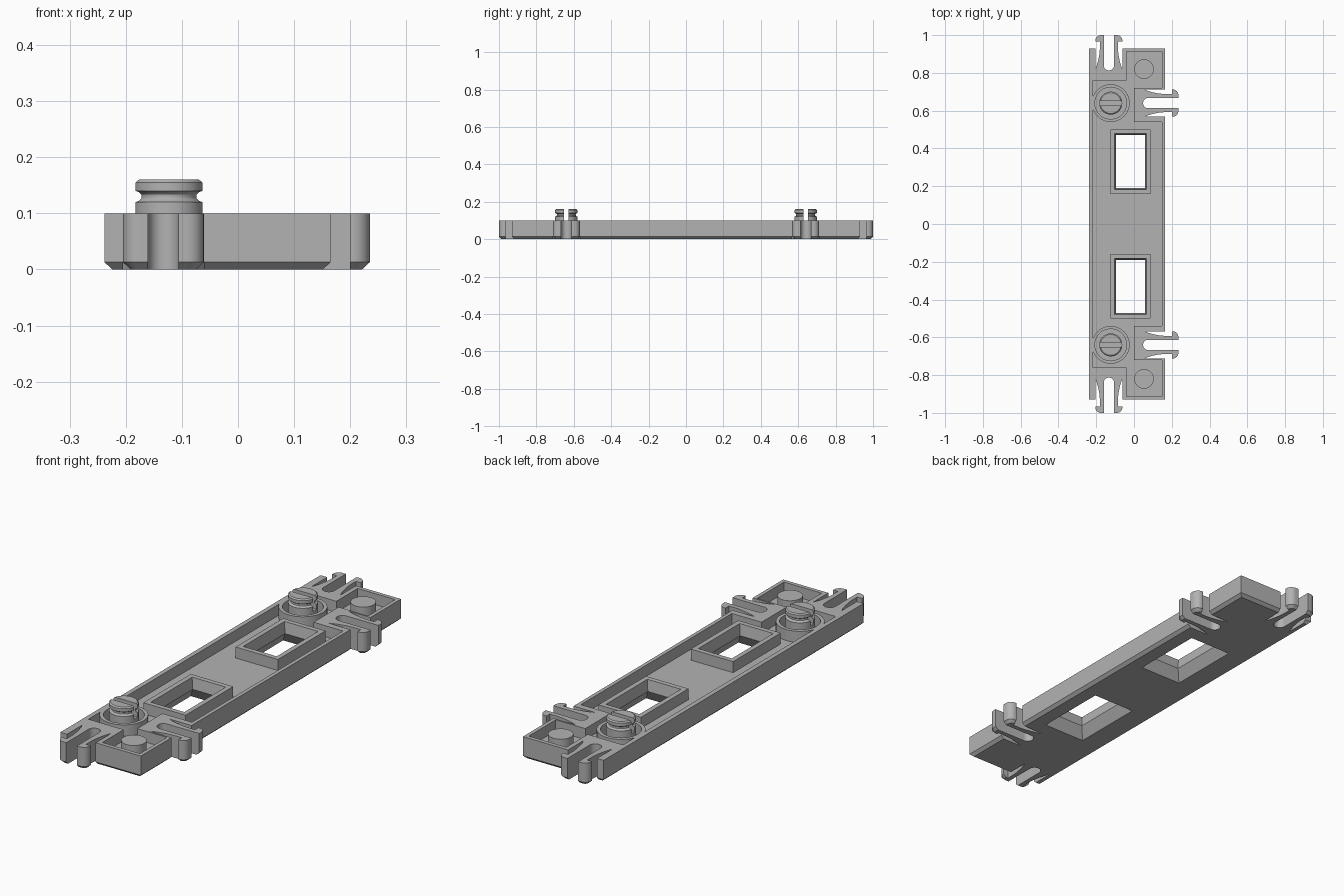
import bpy, bmesh, math
from mathutils import Vector

if "Cube" in bpy.data.objects:
    bpy.data.objects.remove(bpy.data.objects["Cube"], do_unlink=True)

grey = bpy.data.materials.new("plain grey")
grey.use_nodes = True
COLOUR = (0.45, 0.45, 0.45, 1)
grey.diffuse_color = COLOUR
grey.node_tree.nodes["Principled BSDF"].inputs["Base Color"].default_value = COLOUR

TOP, FLOOR = 0.10, 0.05
LEFT, RIGHT, END = -0.238, 0.165, 0.93
BOSS = (-0.123, 0.64)


def loft(name, rings, closed=False):
    """Skin a stack of equal-length rings; closed joins last to first, else cap ends."""
    bm = bmesh.new()
    loops = [[bm.verts.new(p) for p in ring] for ring in rings]
    n = len(loops[0])
    pairs = list(zip(loops, loops[1:])) + ([(loops[-1], loops[0])] if closed else [])
    for a, b in pairs:
        for i in range(n):
            j = (i + 1) % n
            bm.faces.new((a[i], a[j], b[j], b[i]))
    if not closed:
        bm.faces.new(loops[0][::-1])
        bm.faces.new(loops[-1])
    bmesh.ops.recalc_face_normals(bm, faces=bm.faces)
    mesh = bpy.data.meshes.new(name)
    bm.to_mesh(mesh)
    bm.free()
    mesh.materials.append(grey)
    ob = bpy.data.objects.new(name, mesh)
    bpy.context.collection.objects.link(ob)
    return ob


def at(points, z):
    return [(x, y, z) for x, y in points]


def circle(centre, r, z, n=48):
    return [(centre[0] + r * math.cos(math.tau * i / n),
             centre[1] + r * math.sin(math.tau * i / n), z) for i in range(n)]


def rect(x0, x1, y0, y1, z, grow=0):
    x0, y0, x1, y1 = x0 - grow, y0 - grow, x1 + grow, y1 + grow
    return at([(x0, y0), (x1, y0), (x1, y1), (x0, y1)], z)


def cut(ob, cutters):
    """Subtract the cutters, bake the result and drop the cutters."""
    for c in cutters:
        mod = ob.modifiers.new("cut", "BOOLEAN")
        mod.operation, mod.solver, mod.object = "DIFFERENCE", "EXACT", c
        c.hide_render = True
    dg = bpy.context.evaluated_depsgraph_get()
    mesh = bpy.data.meshes.new_from_object(ob.evaluated_get(dg))
    ob.modifiers.clear()
    ob.data = mesh
    for c in cutters:
        bpy.data.objects.remove(c, do_unlink=True)


def smooth(ob):
    bpy.ops.object.select_all(action="DESELECT")
    ob.select_set(True)
    bpy.context.view_layer.objects.active = ob
    bpy.ops.object.shade_smooth_by_angle(angle=math.radians(30))


def mirror_join(pts, flags, join):
    """Append the mirror image in the second coordinate, with its edge flags."""
    return (pts + [(a, -b) for a, b in reversed(pts)],
            flags + [join] + flags[::-1])


def snap():
    """Forked clip outline: u outward from tip, v across; flag 1 = chamfered edge."""
    gap = [(-0.07, -0.072), (-0.18, -0.072), (-0.16, -0.064), (-0.135, -0.057),
           (-0.105, -0.051), (-0.075, -0.048), (-0.035, -0.048)]
    lobe = [(-0.035, -0.072)]
    for i in range(9):
        a = math.pi / 2 * i / 8
        lobe.append((-0.03 + 0.03 * math.sin(a), -0.042 - 0.03 * math.cos(a)))
    slot = [(0, -0.027)]
    for i in range(8):
        a = math.pi / 2 * i / 8
        slot.append((-0.16 - 0.027 * math.sin(a), -0.027 * math.cos(a)))
    flags = [0] * len(gap) + [1] * len(lobe) + [0] * (len(slot) - 1)
    return mirror_join(gap + lobe + slot, flags, 0)


def inset(pts, flags, d):
    """Move only the flagged edges inward by d."""
    out = []
    for i, p in enumerate(pts):
        a, b, c = Vector(pts[i - 1]), Vector(p), Vector(pts[(i + 1) % len(pts)])
        d1, d2 = (b - a).normalized(), (c - b).normalized()
        n1, n2 = Vector((-d1.y, d1.x)), Vector((-d2.y, d2.x))
        o1, o2 = d * flags[i - 1], d * flags[i]
        det = n1.x * n2.y - n1.y * n2.x
        if abs(det) < 1e-3:
            q = b + n1 * max(o1, o2)
        else:
            q = b + Vector((o1 * n2.y - o2 * n1.y, o2 * n1.x - o1 * n2.x)) / det
        out.append(tuple(q))
    return out


# Base body with side and end clips, chamfered along the bottom
clip, clip_flags = snap()
half = ([(RIGHT + 0.07 + u, BOSS[1] + v) for u, v in clip] + [(RIGHT, END)]
        + [(-0.133 - v, END + 0.07 + u) for u, v in clip] + [(LEFT, END)])
flags = clip_flags + [1, 1] + clip_flags + [1]
outline, flags = mirror_join(half, flags, 1)
flags.append(1)
base = loft("base_tray", [at(inset(outline, flags, 0.014), 0),
                          at(outline, 0.013), at(outline, TOP)])

# Recess leaving thin walls and solid blocks behind the clips
recess = [(0.148, 0.54), (0, 0.54), (0, 0.72), (0.148, 0.72), (0.148, 0.912),
          (-0.04, 0.912), (-0.04, 0.76), (-0.217, 0.76)]
recess, _ = mirror_join(recess, [0] * 7, 0)
cutters = [loft("recess_cutter", [at(recess, FLOOR), at(recess, 0.2)])]

# Flared window openings through the floor
for side in (1, -1):
    y0, y1 = sorted((0.19 * side, 0.47 * side))
    hole = (-0.094, 0.058, y0, y1)
    cutters.append(loft("window_cutter", [rect(*hole, -0.01, 0.036), rect(*hole, 0, 0.03),
                                          rect(*hole, FLOOR), rect(*hole, 0.07)]))
cut(base, cutters)
smooth(base)

PIN = [(0.061, 0.04), (0.061, 0.12), (0.055, 0.122), (0.051, 0.126), (0.05, 0.13),
       (0.051, 0.134), (0.055, 0.138), (0.061, 0.14), (0.061, 0.155), (0.055, 0.16)]

for side, tag in ((1, "back"), (-1, "front")):
    # Raised window frame
    y0, y1 = sorted((0.19 * side, 0.47 * side))
    hole = (-0.094, 0.058, y0, y1)
    loft(tag + "_window_frame", [rect(*hole, FLOOR), rect(*hole, FLOOR, 0.03),
                                 rect(*hole, TOP, 0.03), rect(*hole, TOP, 0.008)], True)

    # Collar around the pin
    c = (BOSS[0], BOSS[1] * side)
    smooth(loft(tag + "_collar", [circle(c, 0.084, 0.04), circle(c, 0.1, 0.04),
                                  circle(c, 0.1, TOP), circle(c, 0.084, TOP)], True))

    # Grooved pin with a slotted head
    pin = loft(tag + "_slotted_pin", [circle(c, r, z) for r, z in PIN])
    slot = (c[0] - 0.1, c[0] + 0.1, c[1] - 0.012, c[1] + 0.012)
    cut(pin, [loft("slot_cutter", [rect(*slot, TOP), rect(*slot, 0.2)])])
    smooth(pin)

    # Round peg in the corner pocket
    p = (0.053, 0.82 * side)
    smooth(loft(tag + "_round_peg", [circle(p, 0.052, 0.04), circle(p, 0.052, TOP)]))
